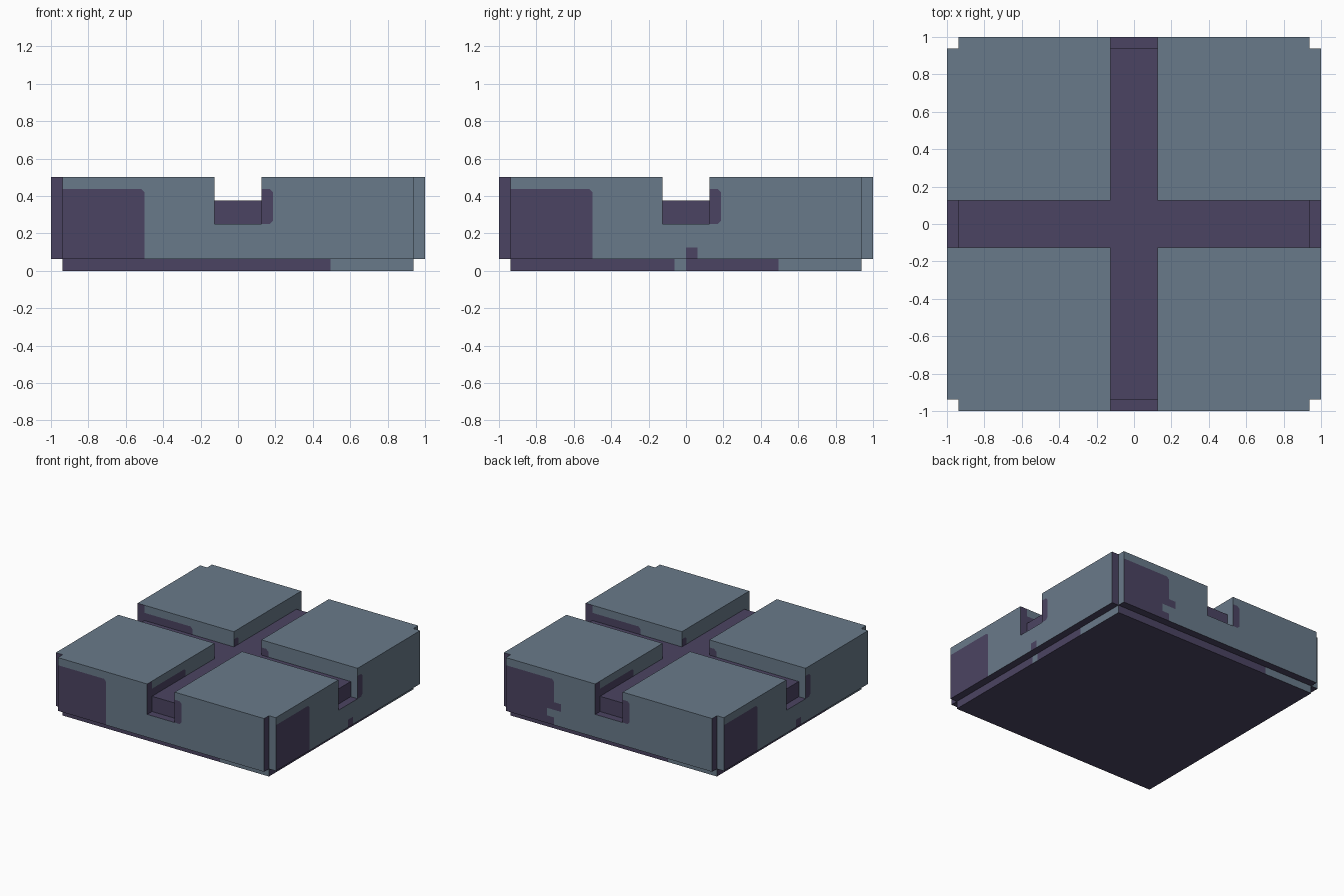
import bpy, bmesh
from mathutils import Vector

if "Cube" in bpy.data.objects:
    bpy.data.objects.remove(bpy.data.objects["Cube"])

P = 1 / 16          # basic step of the design
R = 0.03            # clipped corner size of the dark patches


def material(name, rgb):
    m = bpy.data.materials.new(name)
    lin = [((c / 255 + 0.055) / 1.055) ** 2.4 for c in rgb]
    m.diffuse_color = (*lin, 1)
    m.use_nodes = True
    m.node_tree.nodes["Principled BSDF"].inputs["Base Color"].default_value = m.diffuse_color
    return m


STEEL = material("steel_blue", (105, 122, 138))
DARK = material("dark_purple", (75, 68, 98))


def box(name, x, y, z):
    """Box object from (min, max) ranges."""
    me = bpy.data.meshes.new(name)
    bm = bmesh.new()
    bmesh.ops.create_cube(bm, size=1)
    for v in bm.verts:
        v.co = [r[0] if c < 0 else r[1] for c, r in zip(v.co, (x, y, z))]
    bm.to_mesh(me)
    bm.free()
    ob = bpy.data.objects.new(name, me)
    bpy.context.collection.objects.link(ob)
    return ob


def carve(ob, cutters):
    """Subtract all cutters and remove them."""
    for c in cutters:
        c.hide_render = True
        mod = ob.modifiers.new("cut", 'BOOLEAN')
        mod.operation, mod.solver, mod.object = 'DIFFERENCE', 'EXACT', c
    bpy.context.view_layer.update()
    dg = bpy.context.evaluated_depsgraph_get()
    me = bpy.data.meshes.new_from_object(ob.evaluated_get(dg))
    ob.modifiers.clear()
    ob.data = me
    for c in cutters:
        bpy.data.objects.remove(c)


def paint(ob, patches_for, corners, top_level):
    """Cut each side along its patch edges, then colour faces by position."""
    bm = bmesh.new()
    bm.from_mesh(ob.data)
    bmesh.ops.dissolve_limit(bm, angle_limit=0.01, verts=bm.verts, edges=bm.edges)

    def cut(faces, co, no):
        geom = set(faces)
        for f in faces:
            geom.update(f.edges)
            geom.update(f.verts)
        bmesh.ops.bisect_plane(bm, geom=list(geom), dist=1e-5, plane_co=co, plane_no=no)

    for d in (Vector((0, -1, 0)), Vector((1, 0, 0)), Vector((0, 1, 0)), Vector((-1, 0, 0))):
        right, up = Vector((-d.y, d.x, 0)), Vector((0, 0, 1))
        patches = patches_for(d)

        def side():
            bm.normal_update()
            return [f for f in bm.faces if f.normal.dot(d) > 0.9]

        for u in {v for p in patches for v in p[:2]}:
            cut(side(), right * u, right)
        for z in {v for p in patches for v in p[2:]}:
            cut(side(), up * z, up)
        # clip the rounded patch corners
        clips = []
        for u, z, su, sz in corners:
            no = right * su + up * sz
            co = right * (u - su * R * 0.6) + up * z
            clips.append((co, no, u, z, su, sz))
            near = [f for f in side() if
                    0 < (u - f.calc_center_median().dot(right)) * su < 0.5 and
                    0 < (z - f.calc_center_median().z) * sz < 0.3 and
                    any(abs(v.co.dot(right) - u) + abs(v.co.z - z) < 1e-3 for v in f.verts)]
            if near:
                cut(near, co, no)
        for f in side():
            c = f.calc_center_median()
            u = c.dot(right)
            dark = any(a < u < b and s < c.z < t for a, b, s, t in patches)
            for co, no, cu, cz, su, sz in clips:
                if (c - co).dot(no) > 0 and 0 < (cu - u) * su < R and 0 < (cz - c.z) * sz < R:
                    dark = False
            f.material_index = int(dark)
    for f in bm.faces:
        if abs(f.normal.z) > 0.9:
            steel = f.normal.z > 0 and f.calc_center_median().z > top_level
            f.material_index = 0 if steel else 1
    ob.data.materials.clear()
    ob.data.materials.append(STEEL)
    ob.data.materials.append(DARK)
    bm.to_mesh(ob.data)
    bm.free()


# Main slab: crossing top channels, deeper channel mouths, notched corners
slab = box("slab", (-1, 1), (-1, 1), (P, 0.5))
G = 2 * P
cutters = [box("channel_x", (-2, 2), (-G, G), (0.375, 1)),
           box("channel_y", (-G, G), (-2, 2), (0.375, 1))]
for s in (-1, 1):
    out = tuple(sorted((s * (1 - P), s * 2)))
    cutters += [box("mouth_x", out, (-G, G), (0.25, 1.1)),
                box("mouth_y", (-G, G), out, (0.25, 1.1))]
    for t in (-1, 1):
        cutters.append(box("corner", out, tuple(sorted((t * (1 - P), t * 2))), (-1, 2)))
carve(slab, cutters)


def slab_patches(d):
    patches = [(-1, -1 + P, P, 0.5),            # corner strip
               (-G, G, 0.25, 0.375),            # channel mouth
               (G, 3 * P, 0.25, 0.4375)]        # strip beside the mouth
    if d.y > 0:                                 # back: ragged patch edge
        patches += [(-1 + P, -9 * P, P, 7 * P), (-9 * P, -8 * P, 3 * P, 7 * P),
                    (-9 * P, -8 * P, P, 2 * P), (-8 * P, -7 * P, 3 * P, 4 * P)]
    else:
        patches.append((-1 + P, -8 * P, P, 7 * P))
    if d.x:
        patches.append((0, P, P, 2 * P))        # small spot on the sides
    return patches


paint(slab, slab_patches,
      [(-8 * P, 7 * P, 1, 1), (3 * P, 7 * P, 1, 1), (3 * P, 4 * P, 1, -1)], 0.4)

# Recessed plinth under the slab
plinth = box("plinth", (-1 + P, 1 - P), (-1 + P, 1 - P), (0, P))
paint(plinth,
      lambda d: [(-1, -P, -1, 1), (0, 0.495, -1, 1)] if d.x else [(-1, 0.495, -1, 1)],
      [], 1)
